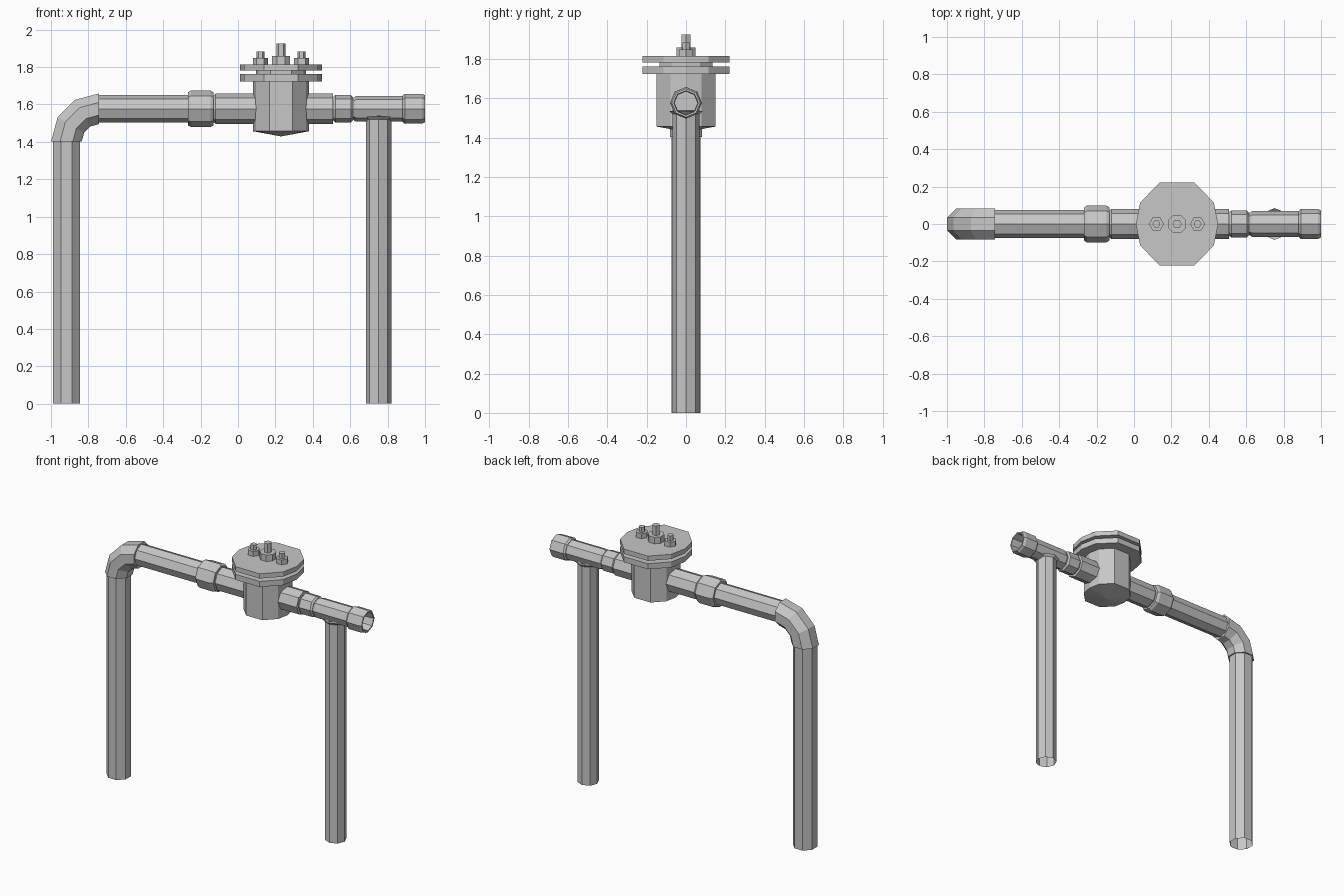
import bpy, bmesh, math
from mathutils import Vector

if "Cube" in bpy.data.objects:
    bpy.data.objects.remove(bpy.data.objects["Cube"])

steel = bpy.data.materials.new("grey_steel")
steel.diffuse_color = (0.57, 0.57, 0.57, 1)
steel.use_nodes = True
steel.node_tree.nodes["Principled BSDF"].inputs["Base Color"].default_value = steel.diffuse_color

PIPE_Z = 1.577
LEFT_X, RIGHT_X, BODY_X = -0.917, 0.752, 0.23


def skin(name, rings, cap_start=False, cap_end=False):
    """Join successive rings of points into a flat-faced shell."""
    bm = bmesh.new()
    loops = [[bm.verts.new(p) for p in ring] for ring in rings]
    for a, b in zip(loops, loops[1:]):
        n = len(a)
        for i in range(n):
            j = (i + 1) % n
            bm.faces.new((a[i], a[j], b[j], b[i]))
    if cap_start:
        bm.faces.new(loops[0][::-1])
    if cap_end:
        bm.faces.new(loops[-1])
    bmesh.ops.recalc_face_normals(bm, faces=bm.faces[:])
    mesh = bpy.data.meshes.new(name)
    bm.to_mesh(mesh)
    bm.free()
    # Open shells: the first side face must look away from the section centre
    if not (cap_start and cap_end):
        f = mesh.polygons[0]
        ctr = sum((Vector(p) for p in rings[0] + rings[1]), Vector()) / (2 * len(rings[0]))
        if f.normal.dot(f.center - ctr) < 0:
            mesh.flip_normals()
    mesh.materials.append(steel)
    obj = bpy.data.objects.new(name, mesh)
    bpy.context.collection.objects.link(obj)
    return obj


def circle(n, r, turn=0.0):
    return [(r * math.cos(turn + 2 * math.pi * i / n),
             r * math.sin(turn + 2 * math.pi * i / n)) for i in range(n)]


def along_x(name, profile, sides=8, turn=0.0, **caps):
    """Turned part on the horizontal pipe axis; profile is (x, radius)."""
    return skin(name, [[(x, u, PIPE_Z + v) for u, v in circle(sides, r, turn)]
                       for x, r in profile], **caps)


def along_z(name, cx, profile, sides=8, turn=0.0, **caps):
    """Turned upright part; profile is (z, radius)."""
    return skin(name, [[(cx + u, v, z) for u, v in circle(sides, r, turn)]
                       for z, r in profile], **caps)


FLAT = math.pi / 8
K = 1 / math.cos(FLAT)

# Upright legs, open at the foot
along_z("left_leg", LEFT_X, [(0, 0.073 * K), (1.41, 0.073 * K)], turn=FLAT)
along_z("right_leg", RIGHT_X, [(0, 0.068), (1.54, 0.068)])

# Elbow bend in three segments
bend, ex, ez = 0.174, -0.743, 1.403
elbow = []
for s in range(4):
    a = math.radians(30 * s)
    elbow.append([(ex - (bend + u) * math.cos(a), v, ez + (bend + u) * math.sin(a))
                  for u, v in circle(8, 0.082 * K, FLAT)])
skin("elbow", elbow, cap_start=True, cap_end=True)

# Horizontal run of pipes and couplings
along_x("left_pipe", [(-0.75, 0.074), (-0.25, 0.074)])
along_x("union_nut", [(-0.268, 0.074), (-0.268, 0.088), (-0.252, 0.098),
                      (-0.148, 0.098), (-0.13, 0.088), (-0.13, 0.074)],
        cap_start=True, cap_end=True)
along_x("inlet_pipe", [(-0.132, 0.07), (-0.12, 0.081), (0.12, 0.081)],
        cap_start=True, cap_end=True)
along_x("outlet_pipe", [(0.34, 0.081), (0.507, 0.081)], cap_start=True, cap_end=True)
along_x("joint_pipe", [(0.49, 0.058), (0.64, 0.058)])
along_x("small_coupling", [(0.508, 0.062), (0.52, 0.073), (0.603, 0.073), (0.614, 0.062)],
        cap_start=True, cap_end=True)
along_x("tee_pipe", [(0.618, 0.06), (0.632, 0.069), (0.876, 0.069), (0.888, 0.06)])
along_z("tee_outlet", RIGHT_X, [(1.52, 0.07), (1.535, 0.085), (1.56, 0.1)][:2])
along_x("end_collar", [(0.88, 0.062), (0.88, 0.07), (0.892, 0.08), (0.985, 0.08),
                       (1.0, 0.072), (1.0, 0.062), (0.88, 0.058)])


# Valve housing and flanges share one ten-sided outline
def outline(scale):
    right = [(0.092, -0.222), (0.197, -0.115), (0.22, 0), (0.197, 0.115), (0.092, 0.222)]
    pts = right + [(-x, -y) for x, y in right]
    return [(BODY_X + x * scale, y * scale) for x, y in pts]


def stack(name, profile):
    return skin(name, [[(x, y, z) for x, y in outline(s)] for z, s in profile],
                cap_start=True, cap_end=True)


stack("valve_body", [(1.43, 0.02), (1.457, 0.68), (1.725, 0.68)])
stack("lower_flange", [(1.723, 1.0), (1.762, 1.0)])
stack("gasket", [(1.76, 0.61), (1.785, 0.61)])
stack("upper_flange", [(1.782, 1.0), (1.815, 1.0)])

# Centre spindle and the two flange bolts
for name, x, nut_r, nut_top, rod_r, rod_top, sides in (
        ("spindle", BODY_X, 0.053, 1.86, 0.025, 1.925, 8),
        ("left_bolt", BODY_X - 0.11, 0.04, 1.849, 0.021, 1.884, 6),
        ("right_bolt", BODY_X + 0.11, 0.04, 1.849, 0.021, 1.884, 6)):
    along_z(name + "_nut", x, [(1.81, nut_r), (nut_top, nut_r)], sides,
            math.pi / 8 if sides == 8 else 0, cap_start=True, cap_end=True)
    along_z(name + "_rod", x, [(1.84, rod_r), (rod_top, rod_r)], 6,
            cap_start=True, cap_end=True)
